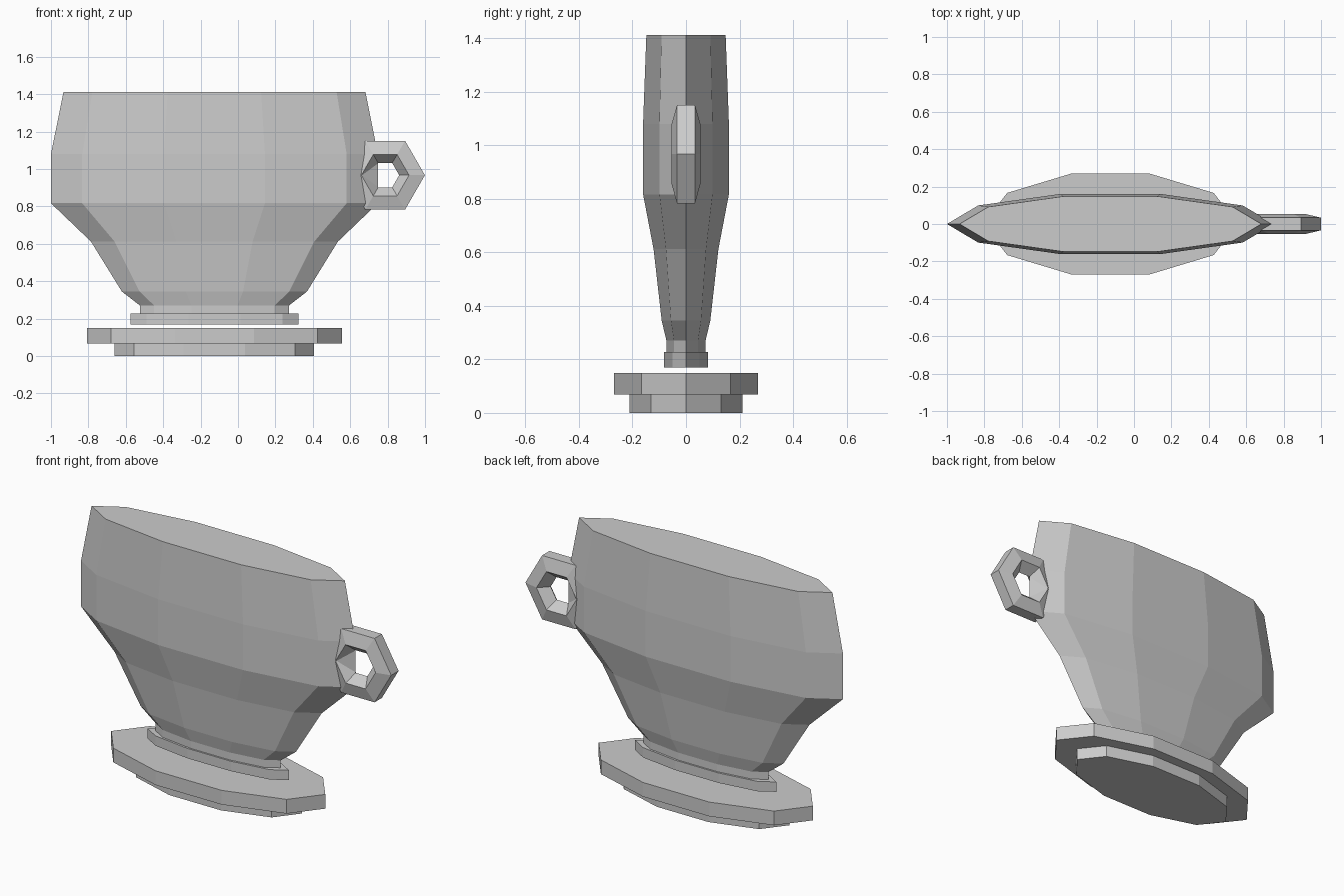
import bpy, bmesh
from math import cos, sin, tau

if "Cube" in bpy.data.objects:
    bpy.data.objects.remove(bpy.data.objects["Cube"])

CX = -0.126  # shared axis of cup and base
SIDES = 10


def make_object(name, bm):
    bmesh.ops.recalc_face_normals(bm, faces=bm.faces)
    mesh = bpy.data.meshes.new(name)
    bm.to_mesh(mesh)
    bm.free()
    obj = bpy.data.objects.new(name, mesh)
    bpy.context.collection.objects.link(obj)
    return obj


def bridge(bm, a, b):
    n = len(a)
    for i in range(n):
        j = (i + 1) % n
        bm.faces.new((a[i], a[j], b[j], b[i]))


def flattened_lathe(name, profile, squash):
    """Stack of ten-sided rings (radius, z), squashed in y and capped."""
    bm = bmesh.new()
    rings = [[bm.verts.new((CX + r * cos(tau * i / SIDES),
                            r * squash * sin(tau * i / SIDES), z))
              for i in range(SIDES)] for r, z in profile]
    for a, b in zip(rings, rings[1:]):
        bridge(bm, a, b)
    bm.faces.new(rings[0])
    bm.faces.new(rings[-1])
    return make_object(name, bm)


def handle_ring(name, cx, cz, major, minor, half_width):
    """Six-sided ring with a five-sided section, ridge pointing inward."""
    bm = bmesh.new()
    rings = []
    for i in range(6):
        a = tau * i / 6
        ring = []
        for k in range(5):
            b = tau * (k + 0.5) / 5
            r = major + minor * cos(b)
            ring.append(bm.verts.new((cx + r * cos(a), half_width * sin(b),
                                      cz + r * sin(a))))
        rings.append(ring)
    for i in range(6):
        bridge(bm, rings[i], rings[(i + 1) % 6])
    return make_object(name, bm)


# Cup: foot ring, neck, flaring bowl and slightly tapered rim
flattened_lathe("cup_body", [
    (0.45, 0.17), (0.45, 0.227), (0.398, 0.227), (0.398, 0.27),
    (0.495, 0.345), (0.66, 0.612), (0.874, 0.817), (0.874, 1.08),
    (0.807, 1.413)], 0.193)

# Base: narrow foot below a wider plate
flattened_lathe("base", [
    (0.533, 0.0), (0.533, 0.068), (0.682, 0.068), (0.682, 0.15)], 0.415)

# Handle: ring half sunk into the right edge of the cup
handle_ring("handle", 0.787, 0.967, 0.151, 0.076, 0.057)
